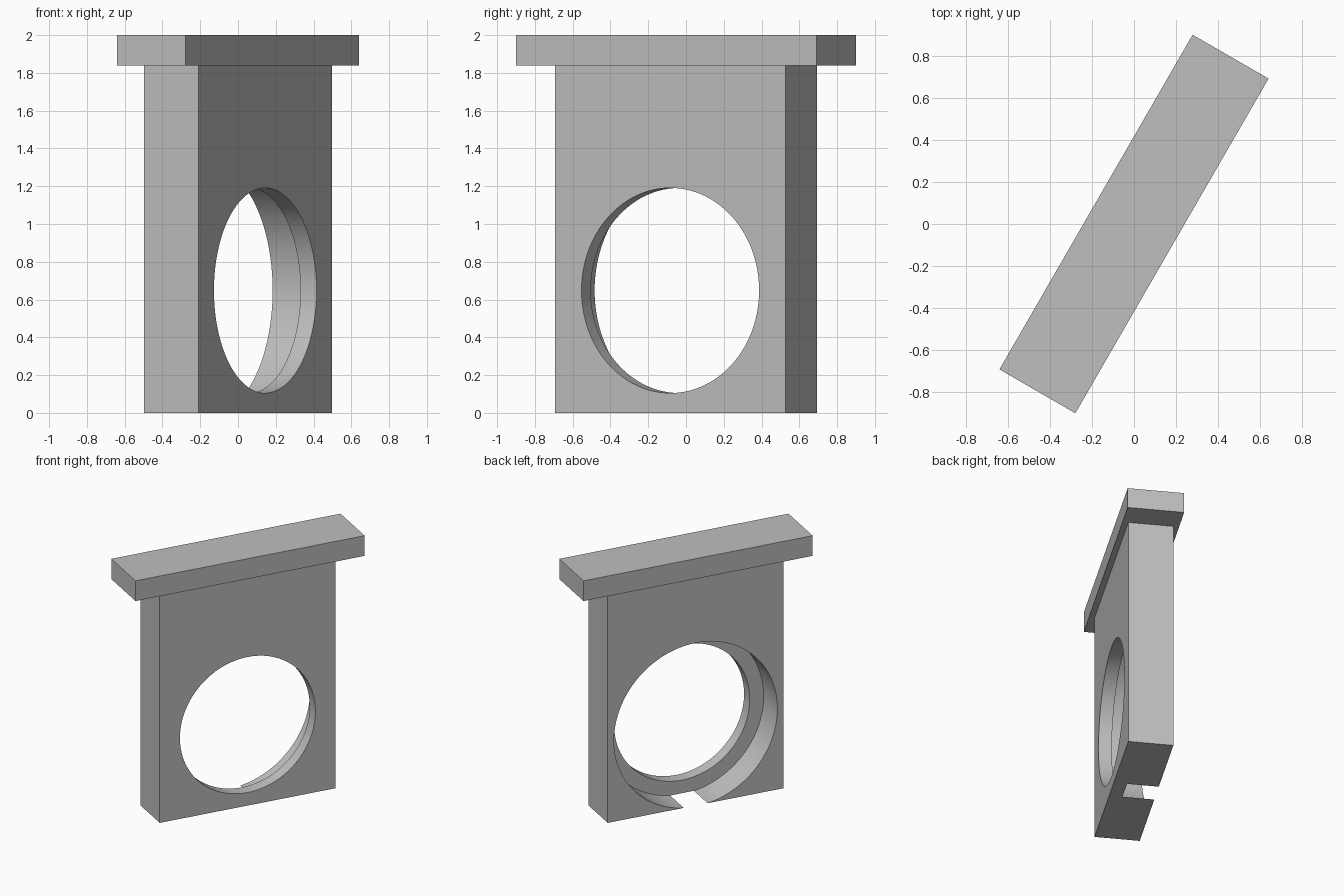
import bpy
import math
from mathutils import Matrix

cube = bpy.data.objects.get("Cube")
if cube:
    bpy.data.objects.remove(cube, do_unlink=True)

TURN = Matrix.Rotation(math.radians(60), 4, "Z")   # whole bracket is turned in plan
LENGTH, THICK, NECK, TOP = 1.41, 0.333, 1.838, 2.0
BORE_Z, BORE_R, RECESS_R, LIP = 0.648, 0.543, 0.655, 0.098

grey = bpy.data.materials.new("plain_grey")
grey.use_nodes = True
colour = (0.52, 0.52, 0.52, 1)
grey.diffuse_color = colour
grey.node_tree.nodes["Principled BSDF"].inputs["Base Color"].default_value = colour


def finish(obj, name):
    obj.name = name
    obj.data.materials.clear()
    obj.data.materials.append(grey)
    return obj


def box(name, length, width, low, high):
    bpy.ops.mesh.primitive_cube_add(size=1)
    obj = bpy.context.object
    obj.data.transform(Matrix.Translation((0, 0, (low + high) / 2))
                       @ Matrix.Diagonal((length, width, high - low, 1)))
    return finish(obj, name)


def bore(target, radius, start, end):
    """Cut a round hole through the plate thickness from start to end."""
    bpy.ops.mesh.primitive_cylinder_add(vertices=128, radius=radius, depth=end - start)
    cutter = bpy.context.object
    cutter.data.transform(Matrix.Translation((0, (start + end) / 2, BORE_Z))
                          @ Matrix.Rotation(math.pi / 2, 4, "X"))
    finish(cutter, "bore_cutter").hide_render = True
    mod = target.modifiers.new("bore", "BOOLEAN")
    mod.operation, mod.solver, mod.object = "DIFFERENCE", "EXACT", cutter
    bpy.ops.object.select_all(action="DESELECT")
    target.select_set(True)
    bpy.context.view_layer.objects.active = target
    bpy.ops.object.modifier_apply(modifier=mod.name)
    bpy.data.objects.remove(cutter, do_unlink=True)


# Upright plate: through hole, plus a wider recess that breaks the bottom edge
plate = box("upright_plate", LENGTH, THICK, 0, NECK)
bore(plate, BORE_R, -THICK, THICK)
bore(plate, RECESS_R, LIP - THICK / 2, THICK)
bpy.ops.object.shade_smooth_by_angle(angle=math.radians(30))

# Overhanging cap
cap = box("top_cap", 1.837, 0.417, NECK, TOP)

for part in (plate, cap):
    part.data.transform(TURN)
